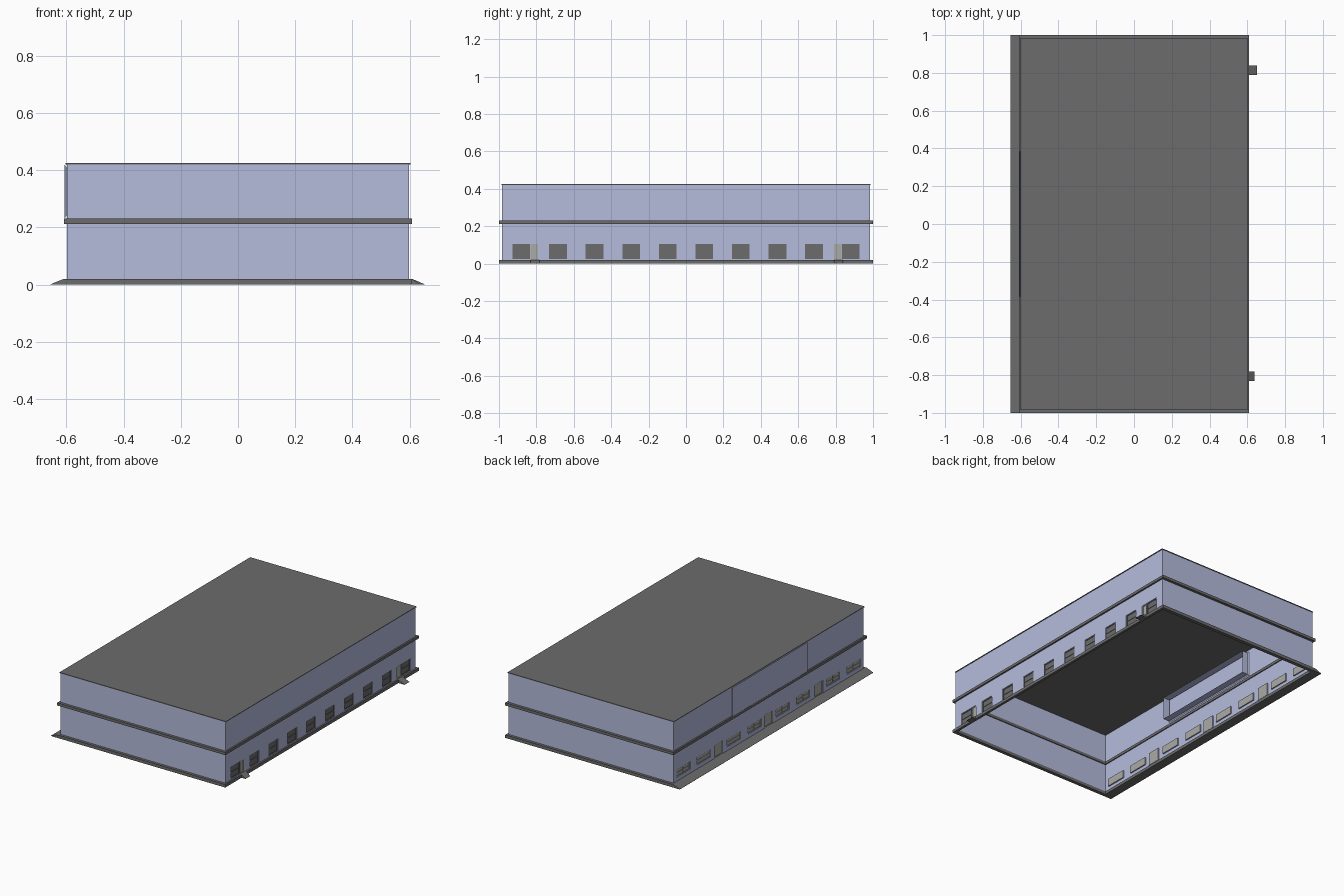
import bpy, bmesh

if "Cube" in bpy.data.objects:
    bpy.data.objects.remove(bpy.data.objects["Cube"])


def material(name, r, g, b):
    m = bpy.data.materials.new(name)
    m.diffuse_color = (r, g, b, 1)
    m.use_nodes = True
    m.node_tree.nodes["Principled BSDF"].inputs["Base Color"].default_value = m.diffuse_color
    return m


WALL = material("lavender_wall", 0.46, 0.50, 0.72)
DARK = material("dark_grey", 0.15, 0.15, 0.15)
LIGHT = material("light_grey", 0.40, 0.40, 0.38)


def make(name, bm, mat):
    bmesh.ops.remove_doubles(bm, verts=bm.verts, dist=1e-5)
    me = bpy.data.meshes.new(name)
    bm.to_mesh(me)
    bm.free()
    ob = bpy.data.objects.new(name, me)
    bpy.context.collection.objects.link(ob)
    me.materials.append(mat)
    return ob


def quad(bm, *pts):
    bm.faces.new([bm.verts.new(p) for p in pts])


def add_box(bm, x0, x1, y0, y1, z0, z1):
    vs = bmesh.ops.create_cube(bm, size=1)["verts"]
    for v in vs:
        v.co = (x1 if v.co.x > 0 else x0, y1 if v.co.y > 0 else y0, z1 if v.co.z > 0 else z0)


def prism(name, profile, y0, y1, mat):
    """Extrude an xz profile along y."""
    bm = bmesh.new()
    a = [bm.verts.new((x, y0, z)) for x, z in profile]
    b = [bm.verts.new((x, y1, z)) for x, z in profile]
    bm.faces.new(a)
    bm.faces.new(b[::-1])
    for i in range(len(a)):
        j = (i + 1) % len(a)
        bm.faces.new((a[j], a[i], b[i], b[j]))
    bmesh.ops.recalc_face_normals(bm, faces=bm.faces)
    return make(name, bm, mat)


def ring(name, z0, z1, ox, oy, ix, iy, mat):
    """Rectangular frame running round the building."""
    bm = bmesh.new()
    loops = [[(-a, -b, z), (a, -b, z), (a, b, z), (-a, b, z)]
             for a, b, z in ((ox, oy, z0), (ox, oy, z1), (ix, iy, z1), (ix, iy, z0))]
    for k in range(4):
        p, q = loops[k], loops[(k + 1) % 4]
        for i in range(4):
            j = (i + 1) % 4
            quad(bm, p[i], p[j], q[j], q[i])
    return make(name, bm, mat)


def pierced_wall(name, x, openings, depth):
    """Long wall sheet with openings (y0, y1, z0, z1) and their reveals."""
    s = 1 if x > 0 else -1
    ys = sorted({-WY, WY} | {round(v, 4) for o in openings for v in o[:2]})
    zs = sorted({Z0, Z1} | {round(v, 4) for o in openings for v in o[2:]})
    bm = bmesh.new()

    def face(*pts):
        quad(bm, *(pts if s > 0 else pts[::-1]))

    for ya, yb in zip(ys, ys[1:]):
        for za, zb in zip(zs, zs[1:]):
            cy, cz = (ya + yb) / 2, (za + zb) / 2
            if not any(o[0] < cy < o[1] and o[2] < cz < o[3] for o in openings):
                face((x, ya, za), (x, yb, za), (x, yb, zb), (x, ya, zb))
    xi = x - s * depth
    for a, b, c, d in openings:
        r = [(a, c), (b, c), (b, d), (a, d)]
        for i in range(4):
            p, q = r[i], r[(i + 1) % 4]
            face((x, *p), (xi, *p), (xi, *q), (x, *q))
    return make(name, bm, WALL)


def infill(name, x, openings, depth, mat, v_bars, h_bars):
    """Pane at the back of each opening with a border and glazing bars."""
    s = 1 if x > 0 else -1
    xb, xp, xf = x - s * depth, x - s * depth * 0.7, x - s * depth * 0.4
    x_in, x_out = sorted((xb, xp))
    f_in, f_out = sorted((xp, xf))
    t = 0.0025
    bm = bmesh.new()
    for a, b, c, d in openings:
        add_box(bm, x_in, x_out, a, b, c, d)
        for k in range(v_bars + 2):
            y = a + t + (b - a - 2 * t) * k / (v_bars + 1)
            add_box(bm, f_in, f_out, y - t, y + t, c, d)
        for k in range(h_bars + 2):
            z = c + t + (d - c - 2 * t) * k / (h_bars + 1)
            add_box(bm, f_in, f_out, a, b, z - t, z + t)
    return make(name, bm, mat)


WX, WY, Z0, Z1 = 0.598, 0.983, 0.02, 0.42


def both(centres, w, z0, z1):
    return [(s * c - w / 2, s * c + w / 2, z0, z1) for c in centres for s in (-1, 1)]


# Right wall: ten square windows, two doors
r_win = both([0.098, 0.293, 0.489, 0.685, 0.881], 0.095, 0.025, 0.105)
r_door = both([0.811], 0.042, 0.02, 0.105)
pierced_wall("right_wall", WX, r_win + r_door, 0.008)
infill("right_windows", WX, r_win, 0.008, DARK, 0, 1)
infill("right_doors", WX, r_door, 0.008, LIGHT, 0, 0)

# Left wall: eight low windows, three doors, one wide bay opening
l_win = both([0.145, 0.36, 0.67, 0.88], 0.14, 0.045, 0.095)
l_door = both([0.518], 0.085, 0.02, 0.105) + [(-0.0425, 0.0425, 0.02, 0.105)]
bay = (-0.375, 0.375, 0.25, 0.40)
pierced_wall("left_wall", -WX, l_win + l_door + [bay], 0.008)
infill("left_windows", -WX, l_win, 0.008, LIGHT, 1, 1)
infill("left_doors", -WX, l_door, 0.008, LIGHT, 0, 0)

# Front and back walls
for name, s in (("front_wall", -1), ("back_wall", 1)):
    bm = bmesh.new()
    quad(bm, (s * WX, s * WY, Z0), (-s * WX, s * WY, Z0), (-s * WX, s * WY, Z1), (s * WX, s * WY, Z1))
    make(name, bm, WALL)

# Upper bay: outer panel, splayed edge and a short tube into the building
bm = bmesh.new()
sections = [(-0.607, 0.387, 0.23, 0.42), (-0.593, 0.375, 0.25, 0.40), (-0.55, 0.375, 0.25, 0.40)]
rects = [[(x, -h, a), (x, h, a), (x, h, b), (x, -h, b)] for x, h, a, b in sections]
quad(bm, *rects[0][::-1])
for p, q in zip(rects, rects[1:]):
    for i in range(4):
        j = (i + 1) % 4
        quad(bm, p[i], p[j], q[j], q[i])
make("bay_panel", bm, WALL)

# Roof slab, storey band and base kerb
bm = bmesh.new()
add_box(bm, -0.602, 0.602, -0.986, 0.986, 0.42, 0.425)
make("roof", bm, DARK)
ring("storey_band", 0.212, 0.23, 0.608, 1.0, 0.592, 0.977, DARK)
ring("base_kerb", 0.0, 0.02, 0.608, 1.0, 0.592, 0.977, DARK)

# Sloped apron along the left side and two door ramps on the right
prism("left_apron", [(-0.655, 0), (-0.608, 0), (-0.608, 0.02), (-0.655, 0.001)], -1, 1, DARK)
for name, y, x in (("back_door_ramp", 0.815, 0.652), ("front_door_ramp", -0.807, 0.637)):
    prism(name, [(0.608, 0), (x, 0), (x, 0.001), (0.608, 0.02)], y - 0.025, y + 0.025, DARK)
